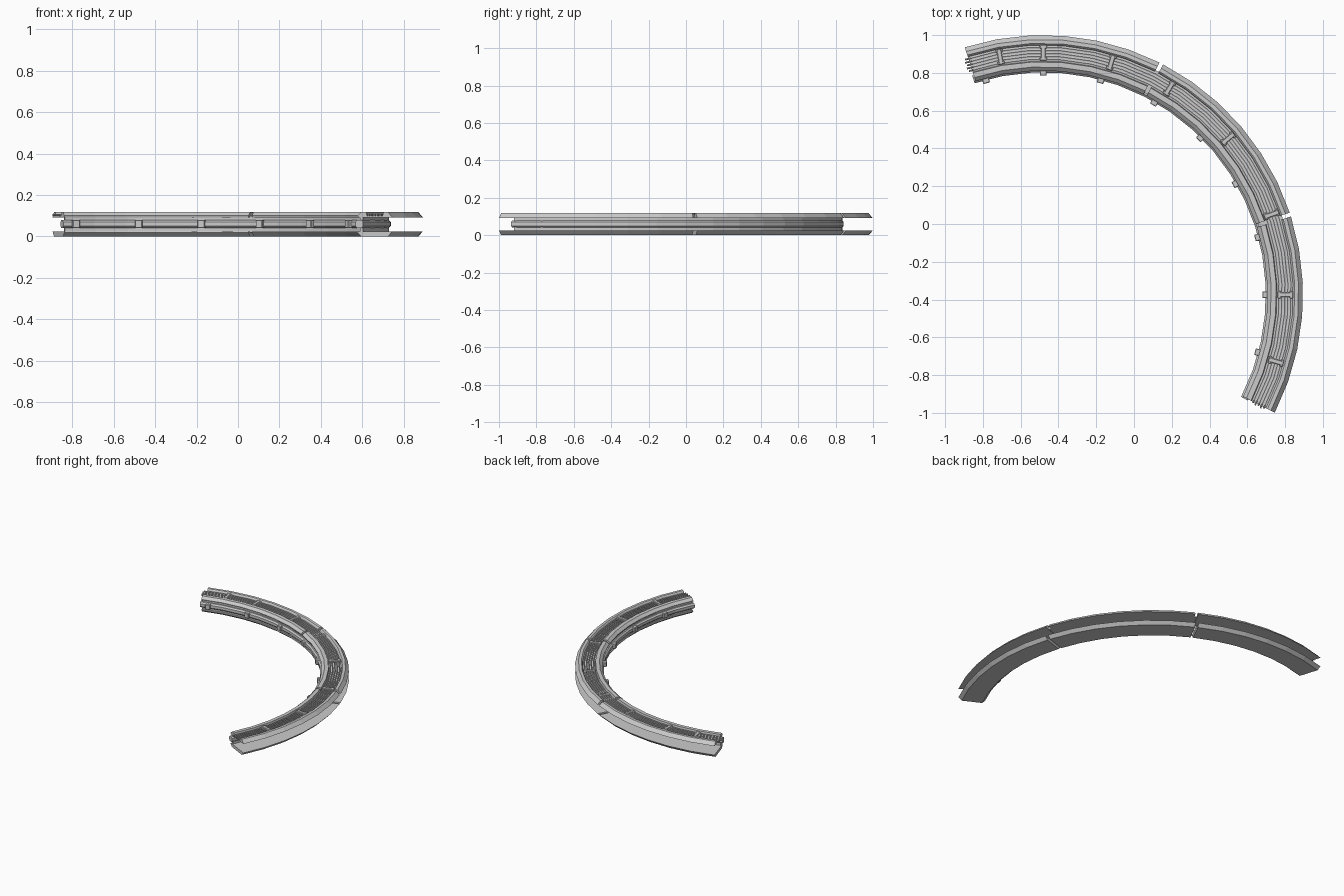
import bpy, bmesh, math
from mathutils import Matrix, Vector

if "Cube" in bpy.data.objects:
    bpy.data.objects.remove(bpy.data.objects["Cube"])

CX, CY = -0.48, -0.375      # centre of the bend
H = 0.118                   # full height


def finish(name, bm):
    bmesh.ops.recalc_face_normals(bm, faces=bm.faces)
    me = bpy.data.meshes.new(name)
    bm.to_mesh(me)
    bm.free()
    ob = bpy.data.objects.new(name, me)
    bpy.context.collection.objects.link(ob)
    return ob


def sweep(name, profile, a0, a1, steps=6):
    """Sweep a closed (radius, z) profile round the bend, with capped ends."""
    bm = bmesh.new()
    rings = []
    for i in range(steps + 1):
        a = math.radians(a0 + (a1 - a0) * i / steps)
        rings.append([bm.verts.new((CX + r * math.cos(a), CY + r * math.sin(a), z))
                      for r, z in profile])
    n = len(profile)
    for A, B in zip(rings, rings[1:]):
        for j in range(n):
            k = (j + 1) % n
            bm.faces.new((A[j], A[k], B[k], B[j]))
    bm.faces.new(rings[0])
    bm.faces.new(rings[-1][::-1])
    return finish(name, bm)


def circle(r, z, rad, n=8):
    return [(r + rad * math.cos((i + .5) * math.tau / n),
             z + rad * math.sin((i + .5) * math.tau / n)) for i in range(n)]


def blocks(name, angle, boxes):
    """Boxes given as (r0, r1, tangential width, z0, z1) at one angle."""
    bm = bmesh.new()
    a = math.radians(angle)
    for r0, r1, w, z0, z1 in boxes:
        m = (Matrix.Translation((CX, CY, 0)) @ Matrix.Rotation(a, 4, 'Z')
             @ Matrix.Translation(((r0 + r1) / 2, 0, (z0 + z1) / 2))
             @ Matrix.Diagonal((r1 - r0, w, z1 - z0, 1)))
        vs = bmesh.ops.create_cube(bm, size=1, matrix=m)['verts']
        es = {e for v in vs for e in v.link_edges}
        bmesh.ops.bevel(bm, geom=list(es), offset=0.003, segments=1, affect='EDGES')
    return finish(name, bm)


# top tray: raised bevelled lips either side of a cable channel
tray = [(1.190, 0.092), (1.375, 0.092), (1.352, H), (1.332, H), (1.326, 0.112),
        (1.322, 0.098), (1.238, 0.098), (1.234, H), (1.207, H), (1.187, 0.100)]
# bottom plate: same outline upside down, flat underneath
base = [(1.207, 0), (1.352, 0), (1.375, 0.024), (1.190, 0.024), (1.187, 0.018)]
# web and rounded core that join tray and plate on the inner side
web = [(1.197, 0.020), (1.212, 0.020), (1.212, 0.095), (1.197, 0.095)]
core = [(1.178, 0.050), (1.188, 0.040), (1.210, 0.040), (1.220, 0.050),
        (1.220, 0.070), (1.210, 0.080), (1.188, 0.080), (1.178, 0.070)]

for i, start in enumerate((-27, 18, 63)):
    a0 = start + (0.0 if i == 0 else 0.45)
    a1 = start + 45 - (0.45 if i < 2 else 0.4)
    sweep(f"top_tray_{i+1}", tray, a0, a1)
    sweep(f"bottom_plate_{i+1}", base, a0, a1)

sweep("inner_web", web, -26.7, 107.3, 18)
sweep("core_tube", core, -27.3, 108.0, 18)
sweep("joint_liner", [(1.2, 0.095), (1.33, 0.095), (1.33, 0.099), (1.2, 0.099)],
      -26.5, 107, 18)

# cables lying in the channel, poking out at both ends
for i in range(5):
    extra = 0.25 * (i % 2)
    sweep(f"cable_{i+1}", circle(1.248 + i * 0.016, 0.104, 0.0055, 6),
          -27.3 - extra, 108.4 + extra, 18)

# clips across the cables
for i, a in enumerate((100.3, 90, 73.7, 58.6, 40.2, 19.4, 0, -16)):
    blocks(f"cable_clip_{i+1}", a, [(1.240, 1.322, 0.024, 0.098, 0.115),
                                    (1.240, 1.258, 0.038, 0.098, 0.114),
                                    (1.304, 1.322, 0.038, 0.098, 0.114)])

# brackets gripping the core tube on the inner side
for i in range(9):
    blocks(f"inner_bracket_{i+1}", -15 + 15 * i, [(1.160, 1.200, 0.036, 0.041, 0.079)])
